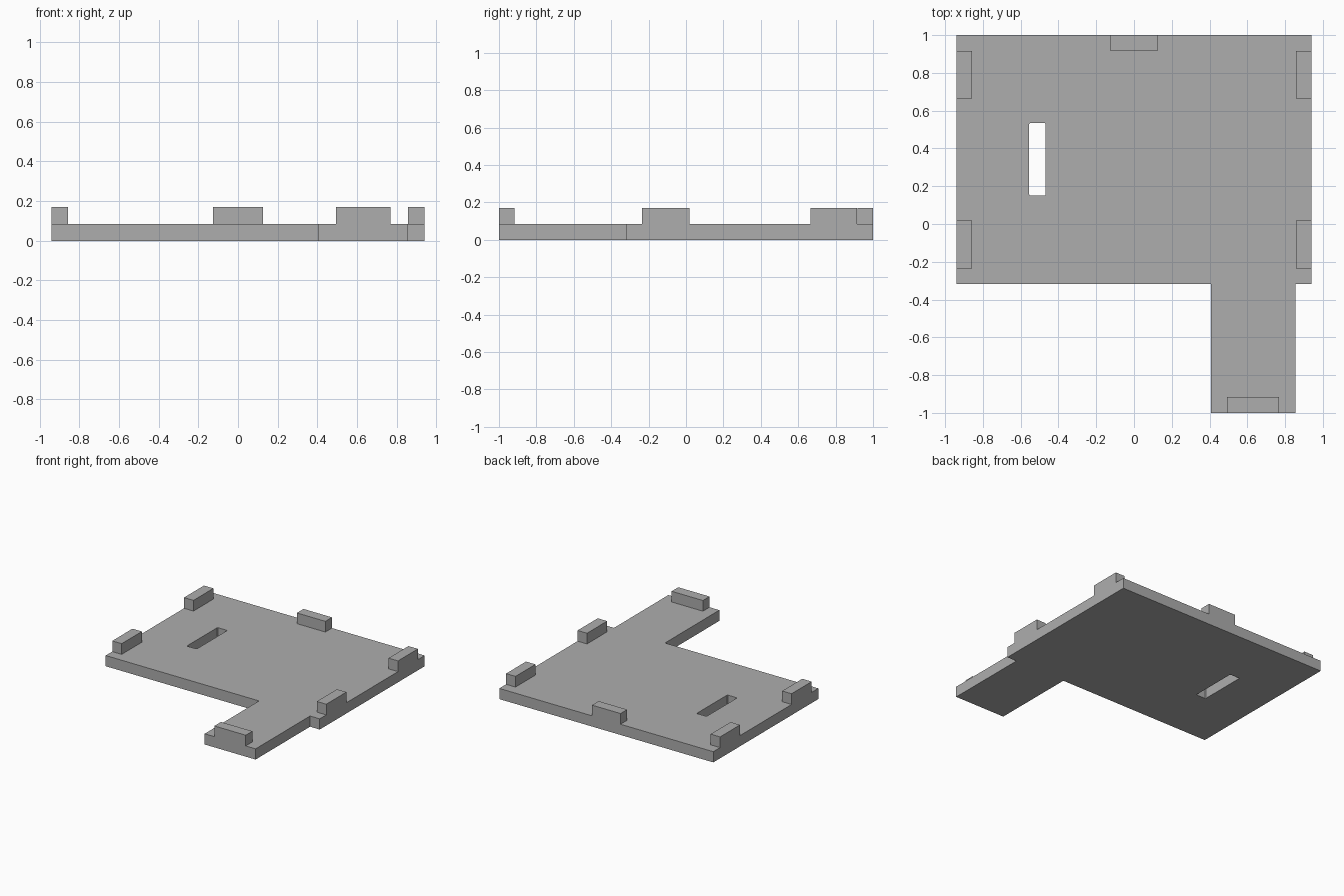
import bpy
import bmesh

if "Cube" in bpy.data.objects:
    bpy.data.objects.remove(bpy.data.objects["Cube"], do_unlink=True)

THICK = 0.085    # plate thickness
TOP = 0.17       # top of the raised tabs
HALF = 0.94      # half width of the plate
TAB = 0.083      # tab depth

grey = bpy.data.materials.new("plain_grey")
grey.use_nodes = True
colour = (0.42, 0.42, 0.42, 1)
grey.diffuse_color = colour
grey.node_tree.nodes["Principled BSDF"].inputs["Base Color"].default_value = colour


def prism(name, outline, z0, z1):
    """Extrude a flat counter-clockwise outline from z0 to z1."""
    bm = bmesh.new()
    base = bm.faces.new([bm.verts.new((x, y, z0)) for x, y in outline])
    top = bmesh.ops.extrude_face_region(bm, geom=[base], use_keep_orig=True)
    for v in top["geom"]:
        if isinstance(v, bmesh.types.BMVert):
            v.co.z = z1
    bmesh.ops.recalc_face_normals(bm, faces=bm.faces)
    mesh = bpy.data.meshes.new(name)
    bm.to_mesh(mesh)
    bm.free()
    mesh.materials.append(grey)
    obj = bpy.data.objects.new(name, mesh)
    bpy.context.collection.objects.link(obj)
    return obj


def block(name, x0, x1, y0, y1, z0=THICK, z1=TOP):
    return prism(name, [(x0, y0), (x1, y0), (x1, y1), (x0, y1)], z0, z1)


# Base plate with its front tongue
plate = prism("base_plate", [
    (-HALF, -0.317), (0.407, -0.317), (0.407, -1), (0.855, -1),
    (0.855, -0.317), (HALF, -0.317), (HALF, 1), (-HALF, 1)], 0, THICK)

# Slot with softened corners, cut through the plate
x0, x1, y0, y1, c = -0.555, -0.468, 0.15, 0.535, 0.006
cutter = prism("slot_cutter", [
    (x0 + c, y0), (x1 - c, y0), (x1, y0 + c), (x1, y1 - c),
    (x1 - c, y1), (x0 + c, y1), (x0, y1 - c), (x0, y0 + c)], -0.1, 0.3)
cutter.hide_render = True
cut = plate.modifiers.new("slot", "BOOLEAN")
cut.operation = "DIFFERENCE"
cut.solver = "EXACT"
cut.object = cutter
bpy.context.view_layer.objects.active = plate
bpy.ops.object.modifier_apply(modifier=cut.name)
bpy.data.objects.remove(cutter, do_unlink=True)

# Raised tabs along both sides
for end, low, high in (("front", -0.235, 0.018), ("back", 0.665, 0.915)):
    block("left_" + end + "_tab", HALF - TAB, HALF, low, high)
    block("right_" + end + "_tab", -HALF, -HALF + TAB, low, high)

# Raised tabs on the back edge and on the tongue
block("back_tab", -0.125, 0.125, 1 - TAB, 1)
block("tongue_tab", 0.493, 0.768, -1, -1 + TAB)
